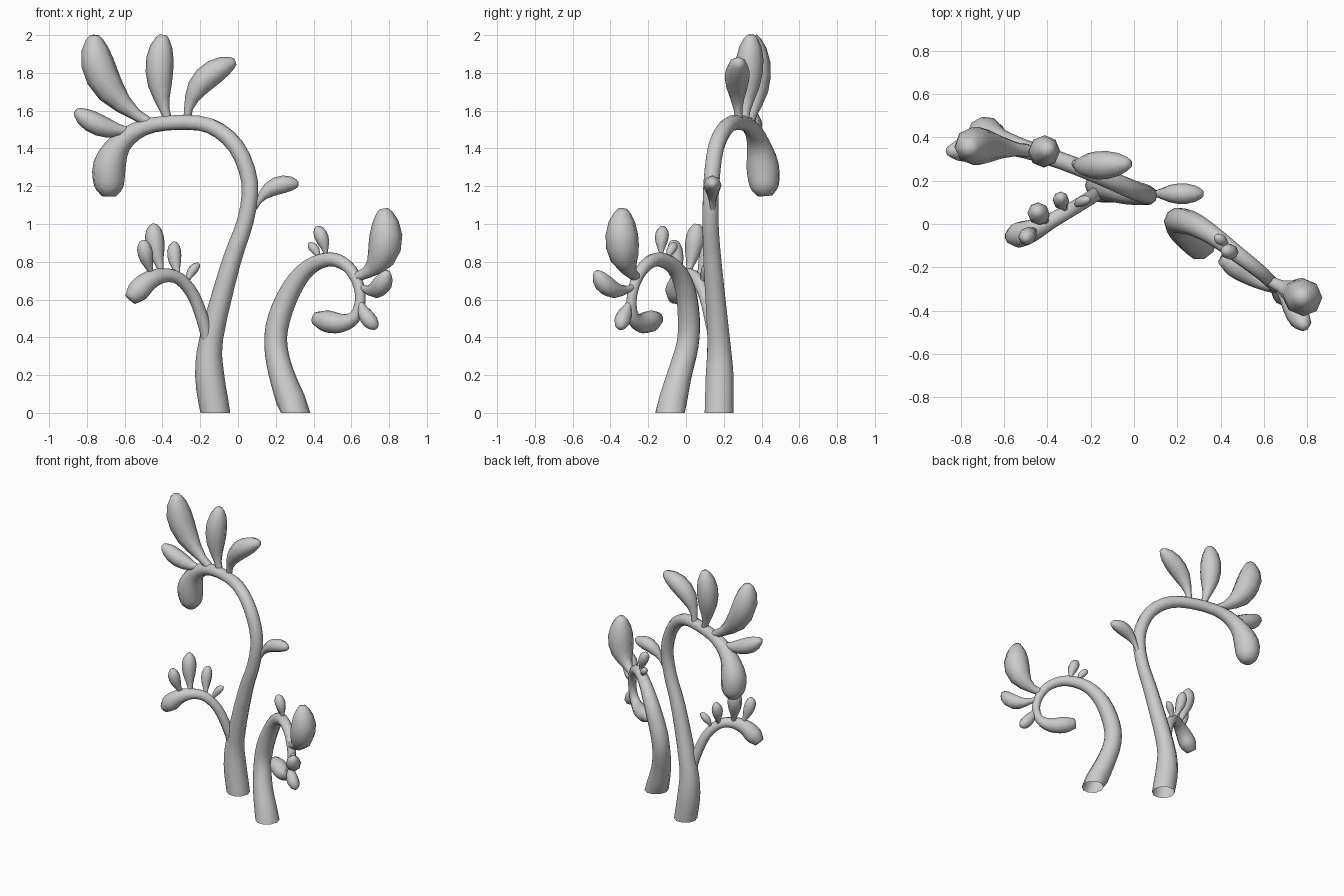
import bpy
import bmesh
from math import cos, sin, pi
from mathutils import Vector

default_cube = bpy.data.objects.get("Cube")
if default_cube:
    bpy.data.objects.remove(default_cube, do_unlink=True)

# One plain clay grey for everything
grey = bpy.data.materials.new("clay_grey")
grey.use_nodes = True
colour = (0.6, 0.6, 0.6, 1)
grey.diffuse_color = colour
grey.node_tree.nodes["Principled BSDF"].inputs["Base Color"].default_value = colour

# Relative thickness of a leaf along its length: (position, radius)
LEAF_PROFILE = [(0, .3), (.14, .36), (.28, .58), (.44, .86), (.6, 1),
                (.75, .99), (.88, .8), (.96, .52), (1, .28)]


def sweep(name, points, radii, sides=8, grounded=False):
    """Sweep a round section along a path, closing only the far end."""
    bm = bmesh.new()
    rings = []
    last = len(points) - 1
    old_tangent = Vector((0, 0, 1))
    side = Vector((1, 0, 0))
    for i, (centre, radius) in enumerate(zip(points, radii)):
        tangent = (points[min(i + 1, last)] - points[max(i - 1, 0)]).normalized()
        side = old_tangent.rotation_difference(tangent) @ side
        across = tangent.cross(side).normalized()
        old_tangent = tangent
        ring = []
        for k in range(sides):
            angle = 2 * pi * k / sides
            spot = centre + radius * (cos(angle) * side + sin(angle) * across)
            if grounded and i == 0:
                spot.z = 0
            ring.append(bm.verts.new(spot))
        rings.append(ring)
    for lower, upper in zip(rings, rings[1:]):
        for k in range(sides):
            n = (k + 1) % sides
            bm.faces.new((lower[k], lower[n], upper[n], upper[k]))
    bm.faces.new(rings[-1])
    for face in bm.faces:
        face.smooth = True
    mesh = bpy.data.meshes.new(name)
    bm.to_mesh(mesh)
    bm.free()
    mesh.materials.append(grey)
    obj = bpy.data.objects.new(name, mesh)
    bpy.context.collection.objects.link(obj)
    return obj


def stem(name, knots, grounded=False, steps=3):
    """Smooth tapered stem through knots given as (x, y, z, radius)."""
    knots = [Vector(k) for k in knots]
    padded = [2 * knots[0] - knots[1]] + knots + [2 * knots[-1] - knots[-2]]
    samples = []
    for a, b, c, d in zip(padded, padded[1:], padded[2:], padded[3:]):
        for s in range(steps):
            t = s / steps
            samples.append(b + (c - a) * (t / 2)
                           + (a - 2.5 * b + 2 * c - d / 2) * t ** 2
                           + (1.5 * (b - c) + (d - a) / 2) * t ** 3)
    samples.append(knots[-1])
    return sweep(name, [p.xyz for p in samples], [p.w for p in samples],
                 sides=10, grounded=grounded)


def leaf(name, base, middle, tip, radius):
    """Club-shaped leaf, bent so that it passes through its middle point."""
    base, middle, tip = Vector(base), Vector(middle), Vector(tip)
    control = 2 * middle - (base + tip) / 2
    points = [base * (1 - t) ** 2 + control * (2 * t * (1 - t)) + tip * t ** 2
              for t, _ in LEAF_PROFILE]
    return sweep(name, points, [radius * r for _, r in LEAF_PROFILE])


# Tall stem, arching over to a hanging bulb
stem("tall_stem", [
    (-.12, .175, 0, .08), (-.15, .178, .2, .077), (-.14, .172, .4, .062),
    (-.035, .14, .8, .05), (.04, .13, 1.02, .044), (.062, .135, 1.22, .044),
    (-.01, .16, 1.41, .044), (-.15, .22, 1.52, .042), (-.33, .29, 1.537, .04),
    (-.5, .345, 1.51, .043), (-.62, .38, 1.43, .06), (-.68, .405, 1.31, .087),
    (-.683, .415, 1.2, .078), (-.683, .42, 1.148, .038)], grounded=True)
leaf("tall_large_leaf", (-.46, .335, 1.53), (-.69, .36, 1.73), (-.76, .35, 2), .088)
leaf("tall_upright_leaf", (-.37, .31, 1.55), (-.415, .33, 1.76), (-.395, .345, 2), .073)
leaf("tall_inner_leaf", (-.27, .28, 1.55), (-.2, .27, 1.74), (-.015, .28, 1.86), .065)
leaf("tall_outer_leaf", (-.54, .36, 1.5), (-.7, .35, 1.51), (-.86, .335, 1.6), .057)
leaf("tall_side_leaf", (.085, .14, 1.08), (.18, .14, 1.19), (.32, .14, 1.21), .047)

# Side branch growing from the tall stem
stem("side_branch", [
    (-.155, .16, .34, .03), (-.18, .135, .47, .033), (-.235, .1, .62, .033),
    (-.31, .055, .71, .034), (-.39, .01, .728, .038), (-.47, -.03, .7, .052),
    (-.53, -.05, .645, .06), (-.57, -.06, .6, .035)])
leaf("branch_large_leaf", (-.4, .01, .73), (-.435, .04, .87), (-.445, .06, 1), .05)
leaf("branch_outer_leaf", (-.45, -.02, .72), (-.485, -.05, .82), (-.5, -.065, .915), .04)
leaf("branch_inner_leaf", (-.31, .06, .71), (-.335, .1, .81), (-.335, .125, .905), .037)
leaf("branch_small_leaf", (-.27, .08, .68), (-.25, .1, .74), (-.205, .115, .79), .025)

# Low stem, curling round to an inner bulb
stem("low_stem", [
    (.305, -.085, 0, .083), (.232, -.035, .2, .068), (.2, .008, .36, .061),
    (.217, .015, .5, .06), (.285, -.005, .66, .054), (.375, -.06, .77, .044),
    (.485, -.145, .813, .038), (.575, -.215, .78, .034), (.63, -.265, .7, .03),
    (.648, -.288, .6, .028), (.62, -.28, .51, .033), (.55, -.24, .475, .05),
    (.47, -.19, .485, .058), (.41, -.15, .5, .036)], grounded=True)
leaf("low_large_leaf", (.63, -.265, .72), (.765, -.33, .84), (.77, -.335, 1.08), .087)
leaf("low_front_leaf", (.645, -.27, .67), (.735, -.39, .655), (.79, -.475, .75), .052)
leaf("low_hanging_leaf", (.645, -.285, .61), (.675, -.325, .52), (.735, -.35, .45), .042)
leaf("low_upright_leaf", (.465, -.13, .83), (.45, -.13, .91), (.415, -.12, .985), .036)
leaf("low_small_leaf", (.43, -.1, .81), (.41, -.08, .86), (.375, -.055, .895), .025)
